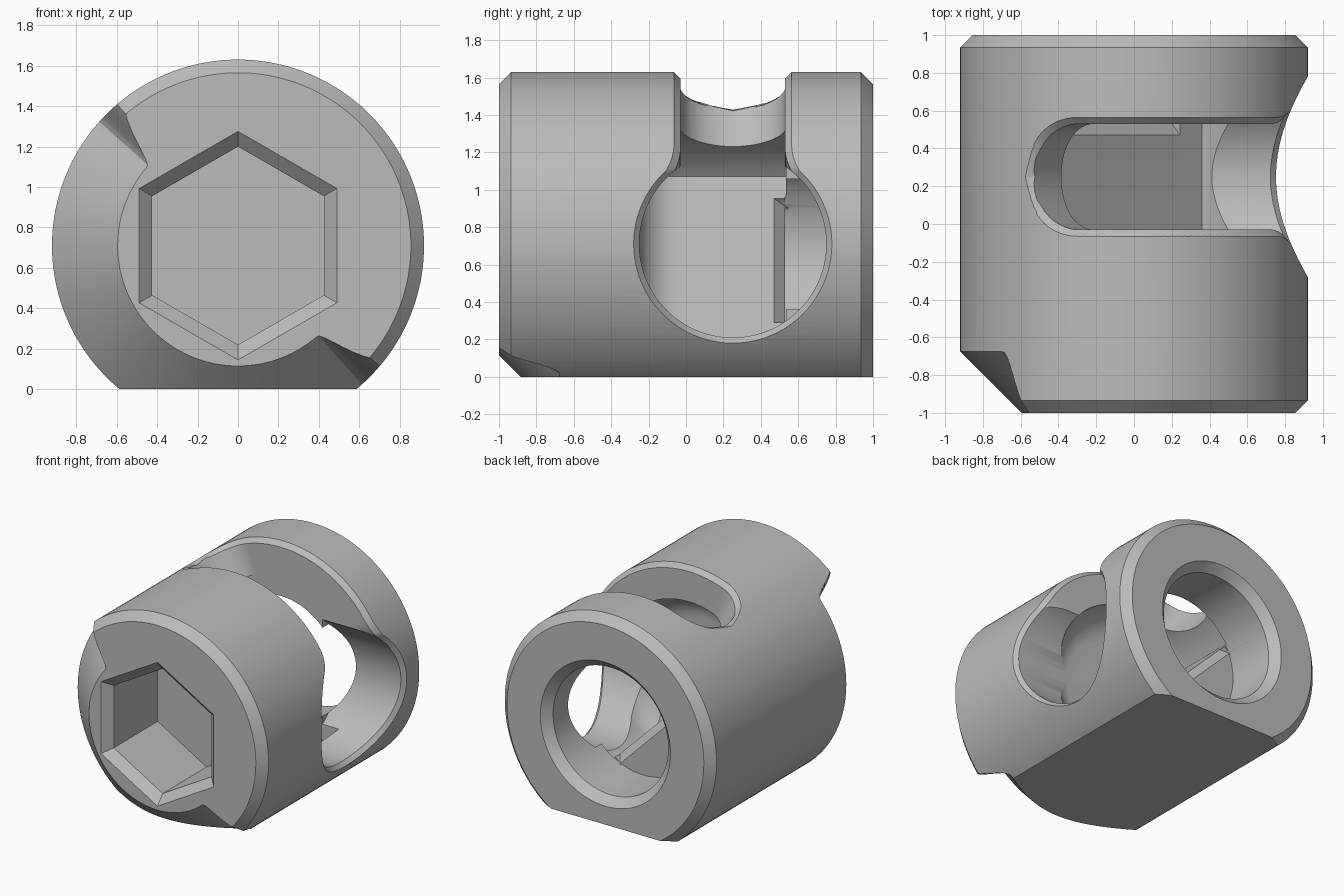
import bpy, bmesh
from math import sin, cos, radians, degrees, sqrt, acos, pi
from mathutils import Vector

if "Cube" in bpy.data.objects:
    bpy.data.objects.remove(bpy.data.objects["Cube"], do_unlink=True)

R, AXIS_Z = 0.92, 0.71          # barrel radius and axis height
HOLE_Y, HOLE_R, SLOT_W = 0.25, 0.5, 0.28


def polar(r, deg, y):
    a = radians(deg)
    return Vector((r * cos(a), y, AXIS_Z + r * sin(a)))


def loft(name, rings):
    """Closed solid skinned through rings of equal point count."""
    bm = bmesh.new()
    rows = [[bm.verts.new(p) for p in ring] for ring in rings]
    n = len(rows[0])
    for a, b in zip(rows, rows[1:]):
        for i in range(n):
            j = (i + 1) % n
            bm.faces.new((a[i], a[j], b[j], b[i]))
    bm.faces.new(rows[0])
    bm.faces.new(rows[-1])
    bmesh.ops.recalc_face_normals(bm, faces=bm.faces)
    mesh = bpy.data.meshes.new(name)
    bm.to_mesh(mesh)
    bm.free()
    ob = bpy.data.objects.new(name, mesh)
    bpy.context.scene.collection.objects.link(ob)
    return ob


def turned(name, profile, sides=128, start=0):
    """Lathe-like solid about the y axis from (radius, y) pairs."""
    return loft(name, [[polar(r, start + 360 * i / sides, y) for i in range(sides)]
                       for r, y in profile])


def smoothstep(t):
    t = min(max(t, 0), 1)
    return t * t * (3 - 2 * t)


# Chamfered barrel
barrel = turned("barrel", [(0.855, -1), (R, -0.935), (R, 0.935), (0.855, 1)], 160)
cutters = []

# Flat underside
flat = [(-2, -2), (2, -2), (2, 2), (-2, 2)]
cutters.append(loft("flat_cutter", [[Vector((x, y, z)) for x, y in flat] for z in (-1, 0)]))

# Hexagonal drive socket in front
cutters.append(turned("hex_cutter", [(0.64, -1.065), (0.49, -0.935), (0.49, -0.39)], 6, 30))

# Chamfered bore in the back
cutters.append(turned("bore_cutter", [(0.5, 0.53), (0.5, 0.935), (0.6, 1.035)]))

# Conical relief around the lower left half of the front
relief = []
for i in range(141):
    off = -98 + 196 * i / 140
    shift = 0.3 * smoothstep((abs(off) - 86) / 11)
    section = [(0.545, -1.05), (1.0, -0.595), (1.0, -1.05)]
    relief.append([polar(r + shift, 225 + off, y) for r, y in section])
cutters.append(loft("relief_cutter", relief))

# Inner pocket: part cylinder with a slanted floor and rounded front corner
POCKET_R, FLOOR, FILLET = 0.648, -0.125, 0.22


def pocket_ring(inset, y):
    r = POCKET_R - inset
    half = degrees(acos((FLOOR + inset) / r))
    return [polar(r, 45 - half + 2 * half * i / 80, y) for i in range(81)]


rings = []
for k in range(11):
    a = pi / 2 * k / 10
    rings.append(pocket_ring(FILLET * (1 - sin(a)), -0.25 + FILLET * (1 - cos(a))))
rings.append(pocket_ring(0, 0.535))
cutters.append(loft("pocket_cutter", rings))

# Small chamfer on the back edge of the pocket floor
out, along = Vector((1, 0, 1)).normalized(), Vector((1, 0, -1)).normalized()
tri = [(0.46, 0.01), (0.545, 0.01), (0.545, -0.075)]
cutters.append(loft("floor_edge_cutter", [
    [Vector((0, y, AXIS_Z)) + out * (FLOOR + d) + along * t for y, d in tri]
    for t in (-0.47, 0.47)]))

# Round side hole with a chamfer that follows the barrel
levels = [[], [], [], [], []]
for i in range(112):
    a = 2 * pi * i / 112
    rim = sqrt(R ** 2 - (0.53 * sin(a)) ** 2)
    spots = [(0.36, HOLE_R), (rim - 0.03, HOLE_R), (rim, 0.53), (rim + 0.1, 0.63), (1.3, 0.63)]
    for ring, (x, r) in zip(levels, spots):
        ring.append(Vector((x, HOLE_Y + r * cos(a), AXIS_Z + r * sin(a))))
cutters.append(loft("side_hole_cutter", levels))

# Slot around the top, flared where it runs into the side hole
END = 109


def half_width(deg, extra):
    if deg <= END:
        return SLOT_W + extra + 0.085 * min(max((35 - deg) / 14, 0), 1) ** 2
    s = radians(deg - END) * R
    return sqrt(max((SLOT_W + extra) ** 2 - s * s, 0))


def slot_angles(extra):
    reach = degrees((SLOT_W + extra) / R)
    return [5 + (END - 5) * i / 90 for i in range(90)] + \
           [END + reach * sin(pi / 2 * i / 24) for i in range(24)]


def slot_ring(deg, stations):
    side = [(r, max(half_width(deg, e), 0.002)) for r, e in stations]
    return [polar(r, deg, HOLE_Y + w) for r, w in side] + \
           [polar(r, deg, HOLE_Y - w) for r, w in reversed(side)]


cutters.append(loft("slot_cutter", [slot_ring(d, [(0.56, 0), (1.1, 0)])
                                    for d in slot_angles(0)]))

# Chamfer along the slot rim
rim_rings = []
for d in slot_angles(0.115):
    need = max(radians(d - END) * R - SLOT_W, -0.025)
    low = min(need, 0.11)
    mid = low + (0.115 - low) * 0.5
    rim_rings.append(slot_ring(d, [(0.885 + e, e) for e in (low, mid, 0.115)]))
cutters.append(loft("slot_rim_cutter", rim_rings))

# Cut everything out of the barrel
for c in cutters:
    c.hide_render = True
    mod = barrel.modifiers.new(c.name, 'BOOLEAN')
    mod.operation, mod.solver, mod.object = 'DIFFERENCE', 'EXACT', c
bpy.context.view_layer.update()
evaluated = barrel.evaluated_get(bpy.context.evaluated_depsgraph_get())
result = bpy.data.meshes.new_from_object(evaluated)
barrel.modifiers.clear()
barrel.data = result
for c in cutters:
    bpy.data.objects.remove(c, do_unlink=True)

# Plain grey metal
grey = bpy.data.materials.new("grey_metal")
grey.use_nodes = True
grey.diffuse_color = (0.5, 0.5, 0.5, 1)
grey.node_tree.nodes["Principled BSDF"].inputs["Base Color"].default_value = (0.5, 0.5, 0.5, 1)
barrel.data.materials.clear()
barrel.data.materials.append(grey)

bpy.ops.object.select_all(action='DESELECT')
barrel.select_set(True)
bpy.context.view_layer.objects.active = barrel
bpy.ops.object.shade_smooth_by_angle(angle=radians(25))
